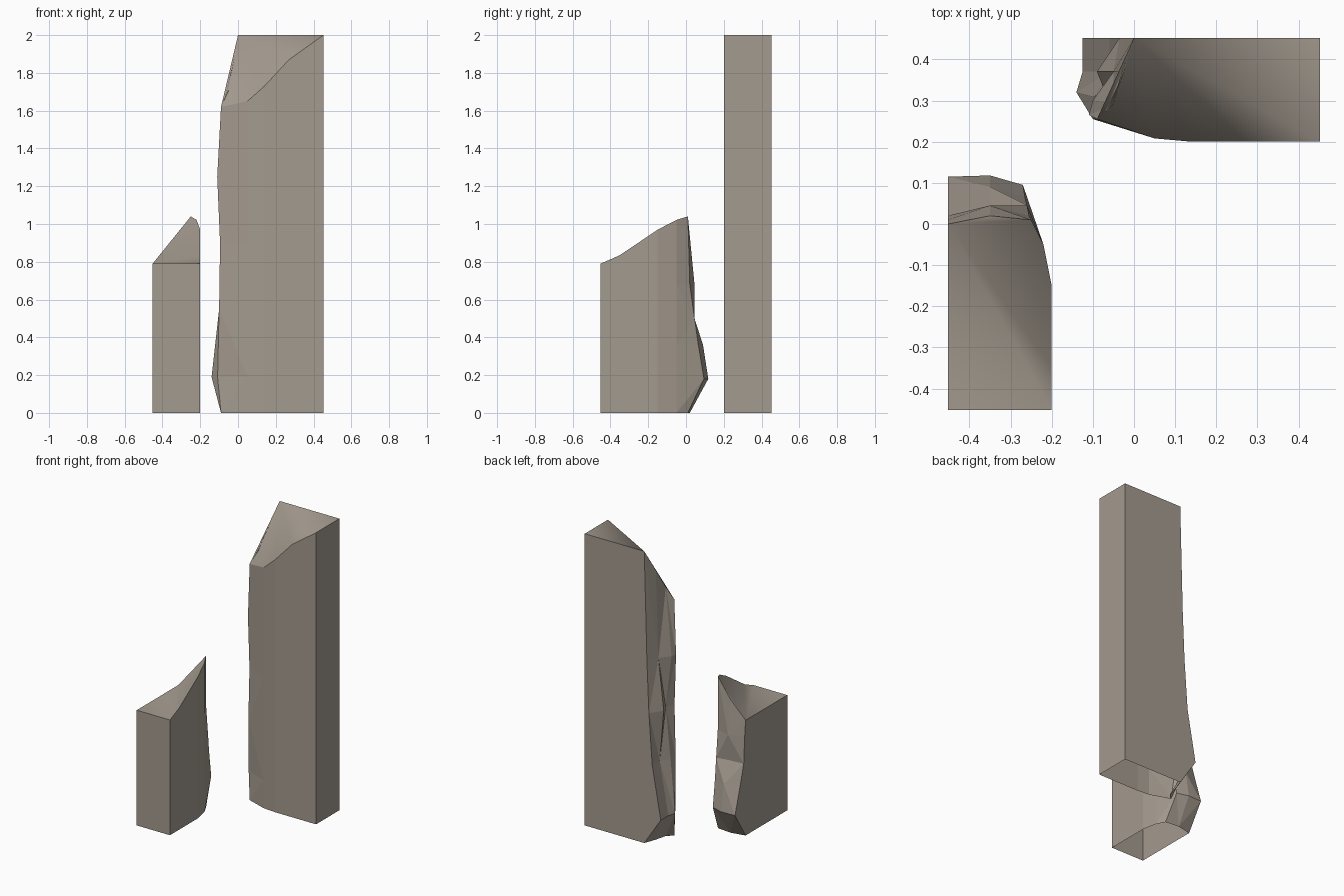
import bpy, bmesh

if "Cube" in bpy.data.objects:
    bpy.data.objects.remove(bpy.data.objects["Cube"])

stone = bpy.data.materials.new("warm grey stone")
stone.diffuse_color = (0.37, 0.325, 0.275, 1.0)
stone.use_nodes = True
stone.node_tree.nodes["Principled BSDF"].inputs["Base Color"].default_value = stone.diffuse_color

E = 0.452   # outer half width of the ruin


def broken_wall(name, columns, jagged):
    """Loft vertical columns (same level count) into a wall with an open base.
    Spans listed in jagged are split into facets; the top fans from column 0."""
    bm = bmesh.new()
    cols = [[bm.verts.new(p) for p in c] for c in columns]
    n = len(cols)
    for i in range(n):
        a, b = cols[i], cols[(i + 1) % n]
        for k in range(len(a) - 1):
            q = (a[k], b[k], b[k + 1], a[k + 1])
            if i not in jagged:
                bm.faces.new(q)
            elif (i + k) % 2:
                bm.faces.new((q[0], q[1], q[2]))
                bm.faces.new((q[0], q[2], q[3]))
            else:
                bm.faces.new((q[0], q[1], q[3]))
                bm.faces.new((q[1], q[2], q[3]))
    # softly shaded sloping break on top
    top = [c[-1] for c in cols]
    for i in range(1, n - 1):
        bm.faces.new((top[0], top[i], top[i + 1])).smooth = True
    bmesh.ops.recalc_face_normals(bm, faces=bm.faces)
    mesh = bpy.data.meshes.new(name)
    bm.to_mesh(mesh)
    bm.free()
    mesh.materials.append(stone)
    bpy.context.collection.objects.link(bpy.data.objects.new(name, mesh))


def column(x, y, levels, top):
    """x or y may be a list that wanders with height; the last entry is the top."""
    n = len(levels) + 1
    xs = x if isinstance(x, list) else [x] * n
    ys = y if isinstance(y, list) else [y] * n
    return list(zip(xs, ys, levels + [top]))


# Tall wall: broken left end, then the rounded front corner and plain box sides
lv = [0, 0.19, 0.55, 0.9, 1.25]
tall = [
    column([0, -.125, -.06, -.035, -.02, 0], E, lv, 2.0),
    column([-.03, -.125, -.06, -.09, -.05, -.03], .37, lv, 1.85),
    column([-.05, -.14, -.10, -.07, -.10, -.05], [.29, .32, .31, .32, .30, .29], lv, 1.71),
    column([-.09, -.108, -.10, -.095, -.11, -.09], [.255, .27, .255, .26, .265, .255], lv, 1.62),
    column(.05, .208, lv, 1.65),
    column(.14, .20, lv, 1.73),
    column(.27, .20, lv, 1.87),
    column(E, .20, lv, 2.0),
    column(E, E, lv, 2.0),
]
broken_wall("tall_broken_wall", tall, {0, 1, 2, 3})

# Short wall: broken rear end, rounded rear right corner and plain box sides
lv = [0, 0.18, 0.36, 0.5, 0.68]
short = [
    column(-E, [0, .115, .06, .02, .01, 0], lv, .79),
    column(-.35, [.02, .118, .09, .03, .045, .02], lv, .915),
    column([-.25, -.27, -.265, -.26, -.255, -.25], [.01, .095, .065, .045, .02, .01], lv, 1.04),
    column(-.22, -.05, lv, 1.022),
    column(-.20, -.15, lv, .97),
    column(-.20, -.35, lv, .835),
    column(-.20, -E, lv, .79),
    column(-E, -E, lv, .79),
]
broken_wall("short_broken_wall", short, {0, 1, 2})
